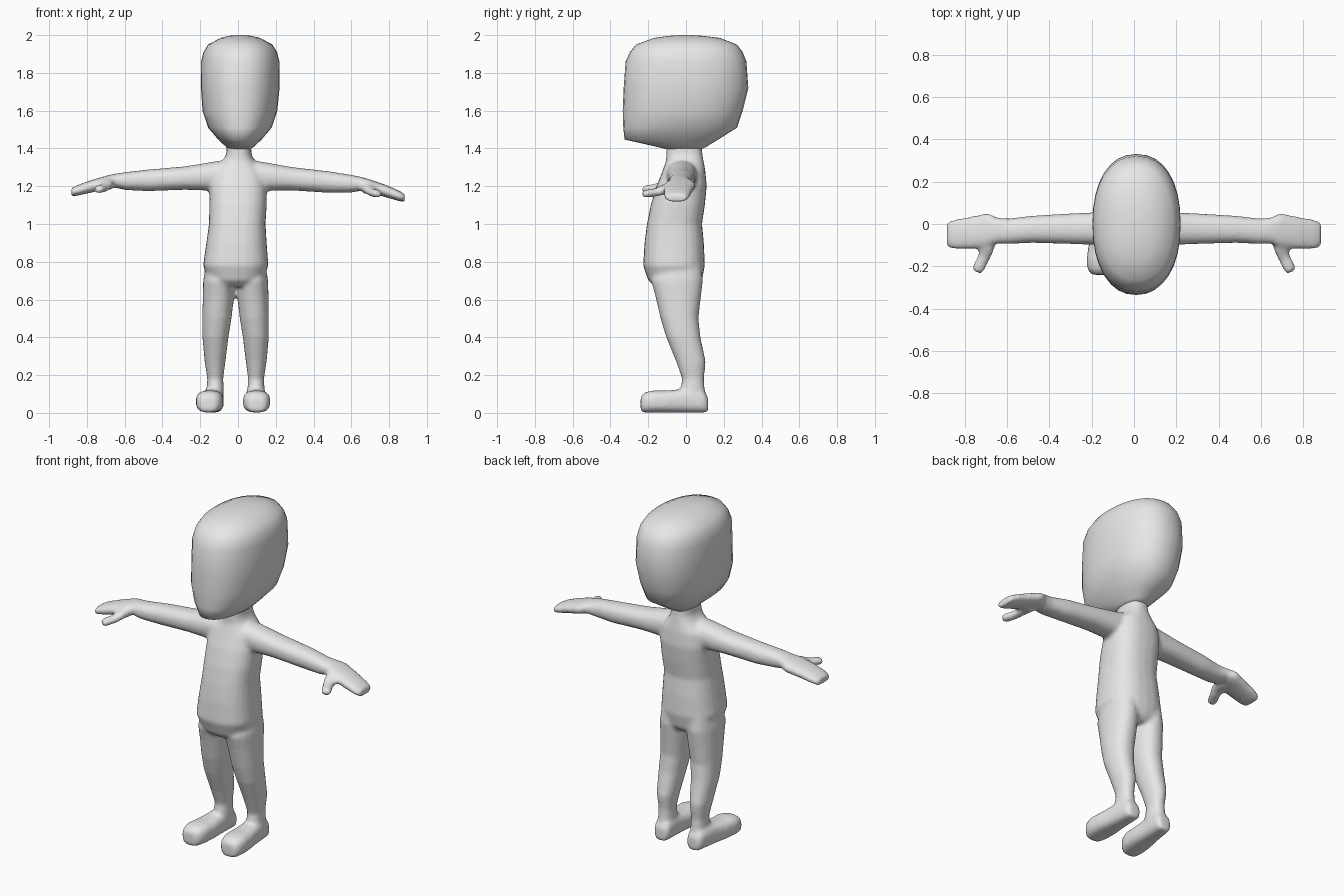
import bpy, bmesh, math
from mathutils import Vector

skin = bpy.data.materials.new("light grey")
skin.diffuse_color = (0.8, 0.8, 0.8, 1)


def loft(bm, rings, n=24):
    """Skin closed rings; ring = (centre, half axis u, half axis v, exponent)."""
    loops = []
    for c, u, v, e in rings:
        c, u, v = Vector(c), Vector(u), Vector(v)
        loop = []
        for i in range(n):
            a = 2 * math.pi * i / n
            p, q = math.cos(a), math.sin(a)
            s = math.copysign(abs(p) ** (2 / e), p)
            t = math.copysign(abs(q) ** (2 / e), q)
            loop.append(bm.verts.new(c + u * s + v * t))
        loops.append(loop)
    faces = [bm.faces.new(loops[0]), bm.faces.new(loops[-1])]
    for a, b in zip(loops, loops[1:]):
        for i in range(n):
            j = (i + 1) % n
            faces.append(bm.faces.new((a[i], a[j], b[j], b[i])))
    bmesh.ops.recalc_face_normals(bm, faces=faces)


def upright(rows, e):
    """Rows of (z, x centre, half width, y front, y back) to horizontal rings."""
    return [((x, (f + b) / 2, z), (w, 0, 0), (0, (b - f) / 2, 0), e)
            for z, x, w, f, b in rows]


def finish(bm, name):
    me = bpy.data.meshes.new(name)
    bm.to_mesh(me)
    bm.free()
    me.materials.append(skin)
    for p in me.polygons:
        p.use_smooth = True
    ob = bpy.data.objects.new(name, me)
    bpy.context.collection.objects.link(ob)
    return ob


# Head: tall, deep, with a flat chin sloping to the neck
bm = bmesh.new()
loft(bm, upright([
    (1.395, .01, .055, -.10, .08), (1.41, .01, .075, -.16, .11),
    (1.447, .01, .115, -.325, .17), (1.51, .01, .168, -.332, .27),
    (1.60, .01, .198, -.335, .30), (1.72, .012, .208, -.33, .33),
    (1.86, .012, .207, -.32, .32), (1.91, .012, .195, -.297, .30),
    (1.95, .012, .17, -.265, .27), (1.985, .012, .105, -.17, .18),
    (1.996, .012, .06, -.09, .09), (2.0, .012, .02, -.03, .03)], 2.25), 32)
finish(bm, "head")

# Body: overlapping lofts fused into one skin
bm = bmesh.new()

# Torso and neck
loft(bm, upright([
    (.67, -.012, .11, -.165, .06), (.70, -.012, .145, -.20, .085),
    (.78, -.012, .173, -.227, .10), (.90, -.008, .16, -.22, .095),
    (1.0, -.004, .15, -.207, .085), (1.1, 0, .152, -.187, .10),
    (1.2, 0, .152, -.157, .11), (1.28, 0, .135, -.125, .103),
    (1.335, .003, .085, -.105, .093), (1.37, .005, .066, -.105, .087),
    (1.46, .005, .064, -.105, .08)], 2.5))

for side in (-1, 1):
    lift = .03 if side < 0 else 0  # one hand is held slightly higher

    # Arm and mitten hand
    loft(bm, [((side * x, y, z + lift * (x / .88) ** 2), (0, ry, 0),
               (0, 0, rz), 2.3) for x, y, z, ry, rz in [
        (0, -.02, 1.26, .08, .085), (.12, -.022, 1.253, .08, .078),
        (.28, -.022, 1.24, .073, .062), (.48, -.025, 1.222, .064, .057),
        (.60, -.035, 1.213, .06, .047), (.65, -.03, 1.213, .062, .037),
        (.69, -.03, 1.203, .082, .036), (.78, -.043, 1.175, .076, .033),
        (.85, -.049, 1.15, .07, .028), (.883, -.05, 1.137, .058, .022)]])

    # Thumb
    loft(bm, [((side * x, y, z + lift * .8), (side * r, r * .5, 0),
               (0, 0, r * .85), 2.2) for x, y, z, r in [
        (.69, -.05, 1.19, .04), (.695, -.11, 1.185, .033),
        (.71, -.16, 1.167, .026), (.737, -.215, 1.16, .025),
        (.742, -.228, 1.158, .018)]])

    # Leg
    loft(bm, upright([(z, -.0125 + side * o, w, f, b) for z, o, w, f, b in [
        (.80, .085, .07, -.15, .08), (.70, .088, .084, -.185, .09),
        (.62, .091, .083, -.163, .08), (.50, .099, .077, -.135, .066),
        (.40, .107, .069, -.105, .077), (.27, .109, .055, -.052, .105),
        (.18, .108, .042, -.02, .095), (.12, .108, .046, -.03, .1),
        (.05, .108, .045, -.03, .09)]], 2.2))

    # Foot, toes turned slightly outward
    heel, toe = (-.125, -.153) if side < 0 else (.092, .099)
    loft(bm, [((heel + (toe - heel) * (.11 - y) / .3, y, .002 + h / 2),
               (w, 0, 0), (0, 0, h / 2), 2.8) for y, w, h in [
        (.117, .035, .08), (.095, .05, .115), (.03, .056, .13),
        (-.04, .062, .122), (-.10, .07, .116), (-.17, .073, .117),
        (-.215, .064, .108), (-.24, .042, .085)]])

body = finish(bm, "body")
fuse = body.modifiers.new("fuse", 'REMESH')
fuse.mode = 'VOXEL'
fuse.voxel_size = .011
fuse.use_smooth_shade = True
soft = body.modifiers.new("soften", 'SMOOTH')
soft.factor = .5
soft.iterations = 6
